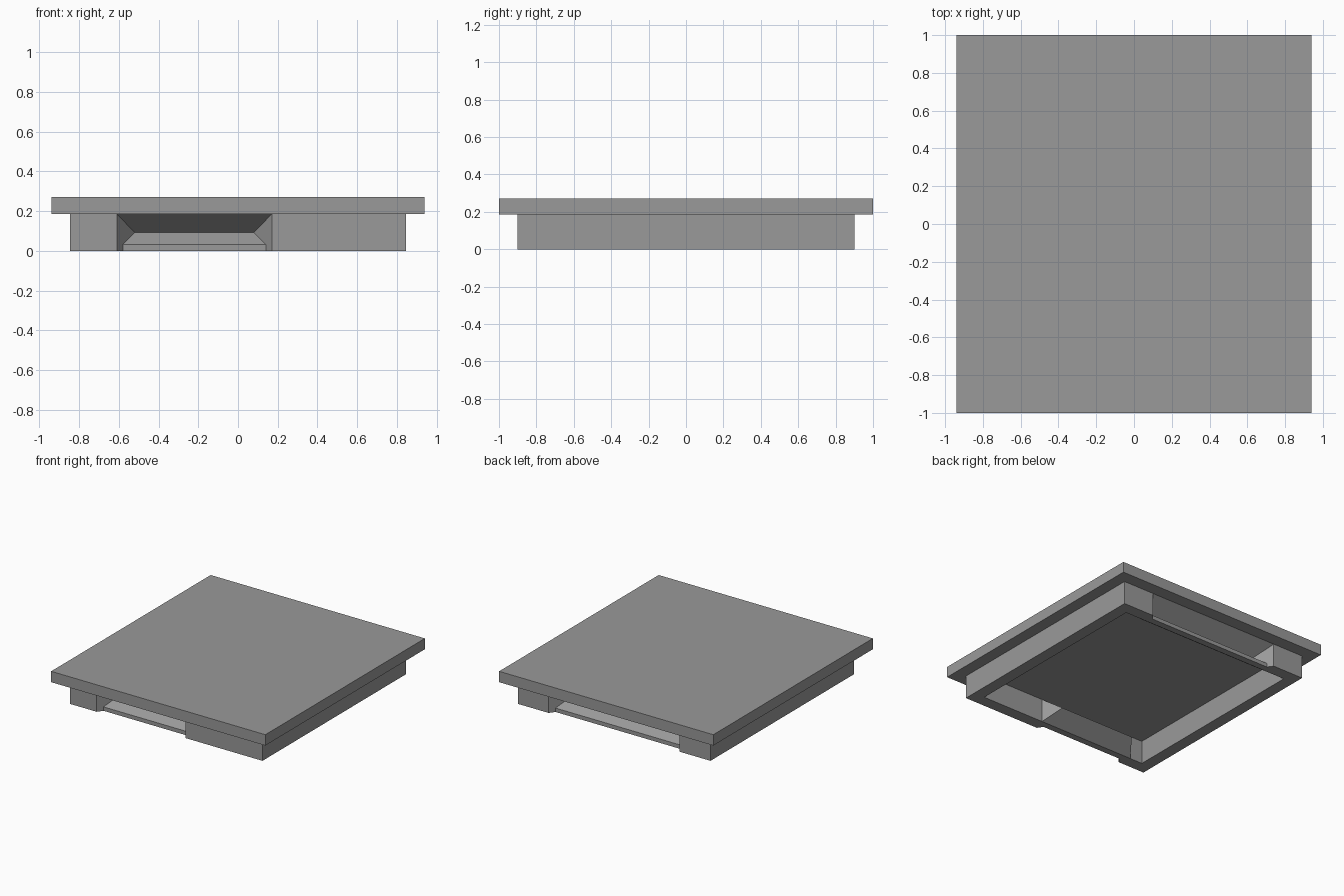
import bpy
import bmesh

if "Cube" in bpy.data.objects:
    bpy.data.objects.remove(bpy.data.objects["Cube"])

X, Y, H, T = 0.845, 0.90, 0.185, 0.095   # base half sizes, height, wall thickness
DEPTH, INSET = 0.125, 0.09               # wedge recess depth and end taper
LIP_D, LIP_X, LIP_Z = 0.042, 0.03, 0.031  # trimmed lower lip of the recess
GROW = 0.03                              # extra width of the recess shell inside

grey = bpy.data.materials.new("mid grey")
grey.diffuse_color = (0.32, 0.32, 0.32, 1)
grey.use_nodes = True
grey.node_tree.nodes["Principled BSDF"].inputs["Base Color"].default_value = grey.diffuse_color


def finish(bm, name):
    bmesh.ops.remove_doubles(bm, verts=bm.verts, dist=1e-5)
    bmesh.ops.recalc_face_normals(bm, faces=bm.faces)
    mesh = bpy.data.meshes.new(name)
    bm.to_mesh(mesh)
    bm.free()
    mesh.materials.append(grey)
    bpy.context.collection.objects.link(bpy.data.objects.new(name, mesh))


def recessed_wall(bm, side, a, b):
    """End wall with a wedge-shaped recess from x=a to x=b."""
    def face(*pts):
        bm.faces.new([bm.verts.new((x, side * (Y - d), z)) for x, d, z in pts])

    m, xi = H / 2, X - T
    ia, ib = a - GROW, b + GROW
    la, lb = a + LIP_X, b - LIP_X
    apex_a, apex_b = (a + INSET, DEPTH, m), (b - INSET, DEPTH, m)
    in_a, in_b = (ia + INSET, T + DEPTH, m), (ib - INSET, T + DEPTH, m)

    # plain panels beside the recess, outside and inside
    for x0, x1, d in ((-X, a, 0), (b, X, 0), (-xi, ia, T), (ib, xi, T)):
        face((x0, d, 0), (x1, d, 0), (x1, d, H), (x0, d, H))
    # recess: ceiling, floor, lip front and vertical ends
    face((a, 0, H), (b, 0, H), apex_b, apex_a)
    face(apex_a, apex_b, (lb, LIP_D, LIP_Z), (la, LIP_D, LIP_Z))
    face((la, LIP_D, LIP_Z), (lb, LIP_D, LIP_Z), (lb, LIP_D, 0), (la, LIP_D, 0))
    for x, lx, apex in ((a, la, apex_a), (b, lb, apex_b)):
        face((x, 0, 0), (x, 0, H), apex, (lx, LIP_D, LIP_Z), (lx, LIP_D, 0))
    # wedge-shaped back of the recess inside the base
    for z in (0, H):
        face((ia, T, z), (ib, T, z), in_b, in_a)
    for x, p in ((ia, in_a), (ib, in_b)):
        face((x, T, 0), (x, T, H), p)
    # bottom and top rims
    inner = ((xi, T), (ib, T), (ia, T), (-xi, T))
    low = ((-X, 0), (a, 0), (la, LIP_D), (lb, LIP_D), (b, 0), (X, 0)) + inner
    high = ((-X, 0), (a, 0), (b, 0), (X, 0)) + inner
    face(*[(x, d, 0) for x, d in low])
    face(*[(x, d, H) for x, d in high])


# base ring: recessed front and back walls, plain side walls
bm = bmesh.new()
recessed_wall(bm, -1, -0.61, 0.17)
recessed_wall(bm, 1, -0.575, 0.575)
for s in (-1, 1):
    loop = [(s * X, Y, 0), (s * X, Y, H), (s * (X - T), Y - T, H), (s * (X - T), Y - T, 0)]
    for p, q in zip(loop, loop[1:] + loop[:1]):
        bm.faces.new([bm.verts.new(v) for v in
                      (p, q, (q[0], -q[1], q[2]), (p[0], -p[1], p[2]))])
finish(bm, "base_ring")

# overhanging top slab
bm = bmesh.new()
bmesh.ops.create_cube(bm, size=1)
for v in bm.verts:
    v.co = (v.co.x * 1.88, v.co.y * 2, H + (v.co.z + 0.5) * 0.086)
finish(bm, "top_slab")
